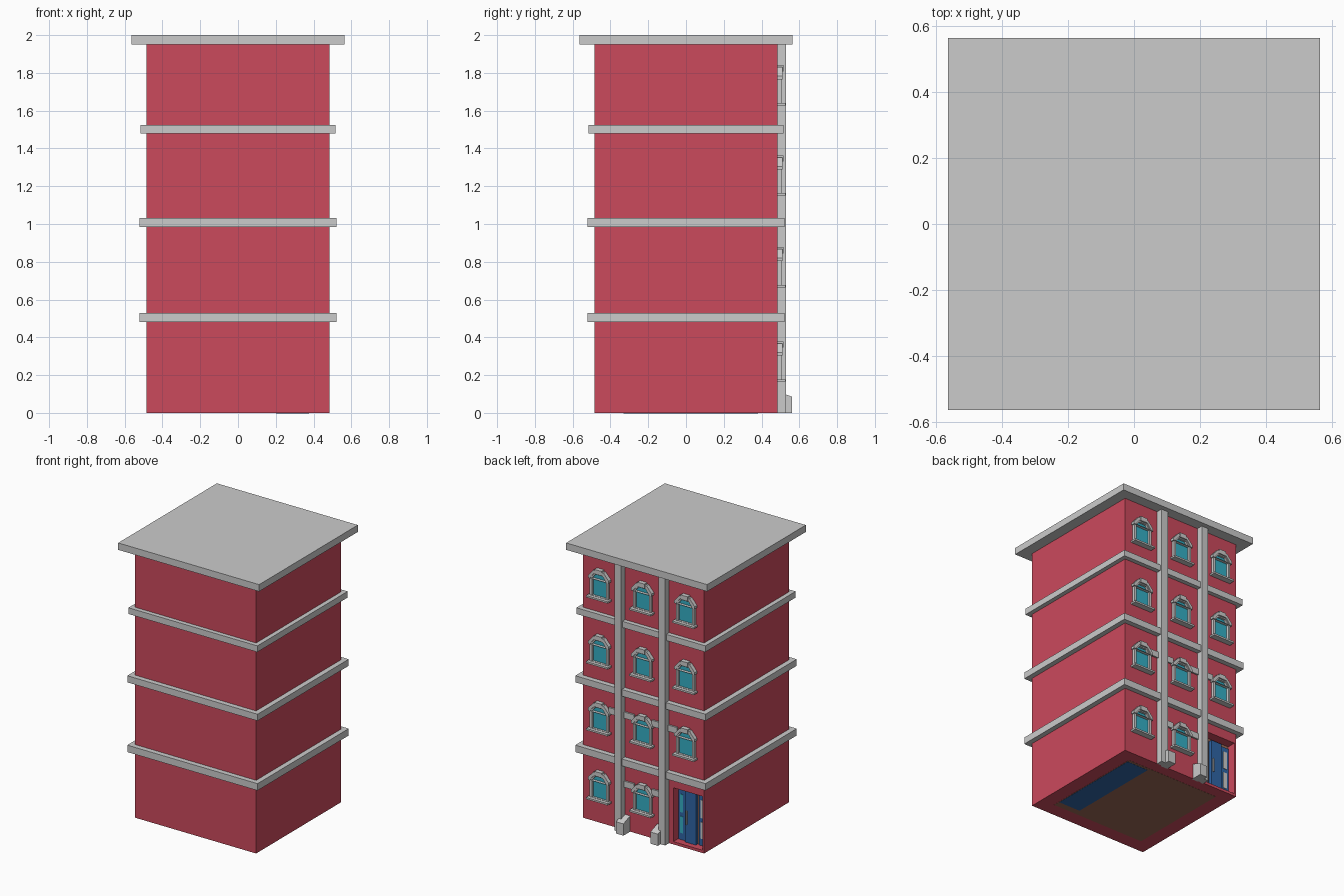
import bpy, bmesh

if "Cube" in bpy.data.objects:
    bpy.data.objects.remove(bpy.data.objects["Cube"])

def mat(name, col):
    m = bpy.data.materials.new(name)
    m.diffuse_color = (*col, 1)
    m.use_nodes = True
    m.node_tree.nodes["Principled BSDF"].inputs["Base Color"].default_value = m.diffuse_color
    return m

RED = mat("brick_red", (0.60, 0.068, 0.108))
GREY = mat("stone_grey", (0.60, 0.60, 0.60))
TEAL = mat("glass_teal", (0.036, 0.43, 0.56))
BLUE = mat("door_blue", (0.028, 0.13, 0.38))
BROWN = mat("wood_brown", (0.33, 0.14, 0.09))

def finish(name, bm, m):
    bmesh.ops.recalc_face_normals(bm, faces=bm.faces)
    me = bpy.data.meshes.new(name)
    bm.to_mesh(me)
    bm.free()
    me.materials.append(m)
    ob = bpy.data.objects.new(name, me)
    bpy.context.collection.objects.link(ob)
    return ob

def add_box(bm, x0, x1, y0, y1, z0, z1):
    vs = bmesh.ops.create_cube(bm, size=1)["verts"]
    for v in vs:
        v.co = (x1 if v.co.x > 0 else x0, y1 if v.co.y > 0 else y0, z1 if v.co.z > 0 else z0)

def box(name, m, *dims):
    bm = bmesh.new()
    add_box(bm, *dims)
    return finish(name, bm, m)

def plate(name, m, outline, y0, y1, inner=None):
    """Extrude an x-z outline along y; with an inner outline it becomes a ring."""
    bm = bmesh.new()
    loops = [outline] + ([inner] if inner else [])
    rings = [[[bm.verts.new((x, y, z)) for x, z in lp] for y in (y0, y1)] for lp in loops]
    n = len(outline)
    for back, front in rings:
        for i in range(n):
            j = (i + 1) % n
            bm.faces.new((back[i], back[j], front[j], front[i]))
    for k in (0, 1):
        if inner:
            a, b = rings[0][k], rings[1][k]
            for i in range(n):
                j = (i + 1) % n
                bm.faces.new((a[i], a[j], b[j], b[i]))
        else:
            bm.faces.new(rings[0][k])
    return finish(name, bm, m)

W = 0.485   # half width of the walls, also the facade plane

# Walls with the recessed doorway cut out
walls = box("walls", RED, -W, W, -W, W, 0, 1.95)
cutter = box("doorway_cutter", RED, -0.472, -0.238, 0.415, 0.6, 0.02, 0.41)
cutter.hide_render = True
cutter.hide_viewport = True
cut = walls.modifiers.new("doorway", "BOOLEAN")
cut.object = cutter
cut.operation = "DIFFERENCE"
cut.solver = "EXACT"

# Roof slab and floor bands
box("roof", GREY, -0.565, 0.565, -0.565, 0.565, 1.95, 2.0)
for z0, z1, h in ((0.48, 0.53, 0.522), (0.985, 1.033, 0.522), (1.48, 1.525, 0.517)):
    box("floor_band", GREY, -h, h, -h, h, z0, z1)

# Underside floor panel
box("floor_underside", BROWN, -0.38, 0.38, -0.38, 0.40, 0, 0.003).location.z = -0.001
box("floor_underside_blue", BLUE, 0.2, 0.375, -0.33, 0.38, 0, 0.003).location.z = -0.002

# Pilasters and the sloped-top plinths beside them
for s in (-1, 1):
    xa, xb = sorted((s * 0.149, s * 0.204))
    box("pilaster", GREY, xa, xb, W - 0.01, 0.53, 0, 1.95)
    xa, xb = sorted((s * 0.108, s * 0.168))
    plinth = box("plinth", GREY, xa, xb, W - 0.01, 0.562, 0, 0.118)
    for v in plinth.data.vertices:
        if v.co.y > 0.55 and v.co.z > 0.1:
            v.co.z = 0.085

# Windows: glass, arched surround, hood with keystone, sill
def arch(x, z, w, bottom, shoulder, top, crown):
    return [(x - w, z + bottom), (x + w, z + bottom), (x + w, z + shoulder),
            (x + crown, z + top), (x - crown, z + top), (x - w, z + shoulder)]

def window(x, z):
    plate("window_glass", TEAL, arch(x, z, 0.06, 0.01, 0.14, 0.175, 0.032), W - 0.005, W + 0.004)
    plate("window_surround", GREY, arch(x, z, 0.073, 0.0, 0.145, 0.19, 0.038), W - 0.005, 0.505,
          arch(x, z, 0.056, 0.015, 0.138, 0.172, 0.03))
    plate("window_hood", GREY, arch(x, z, 0.083, 0.138, 0.155, 0.202, 0.042), W - 0.005, 0.512,
          arch(x, z, 0.064, 0.138, 0.143, 0.182, 0.034))
    box("window_keystone", GREY, x - 0.028, x + 0.028, W - 0.005, 0.516, z + 0.18, z + 0.213)
    box("window_sill", GREY, x - 0.087, x + 0.087, W - 0.005, 0.528, z, z + 0.013)

for z in (0.165, 0.665, 1.15, 1.628):
    for x in (-0.345, 0, 0.345):
        if not (x < 0 and z < 0.5):     # the door takes this bay
            window(x, z)

# Thin string courses joining window heads on the lower floors
for z, spans in ((0.315, ((-0.15, -0.07), (0.07, 0.15))),
                 (0.815, ((-0.275, -0.07), (0.07, 0.275)))):
    for xa, xb in spans:
        box("string_course", GREY, xa, xb, W - 0.005, 0.497, z, z + 0.045)

# Entrance: brown backing, blue leaves, panes and handle
D = 0.415
box("door_backing", BROWN, -0.472, -0.238, D - 0.01, D + 0.004, 0.02, 0.41)

def leaf(name, xa, xb, y, pane):
    box(name, BLUE, xa, xb, D, y, 0.02, 0.385)
    for z0, z1 in ((0.07, 0.19), (0.22, 0.35)):
        box(name + "_pane", pane, xa + 0.013, xb - 0.013, y - 0.003, y + 0.003, z0, z1)

leaf("side_leaf", -0.292, -0.242, 0.43, TEAL)
leaf("end_leaf", -0.465, -0.405, 0.43, GREY)
box("main_leaf", BLUE, -0.39, -0.305, D, 0.445, 0.02, 0.39)
box("door_handle", GREY, -0.322, -0.314, 0.444, 0.455, 0.15, 0.25)
